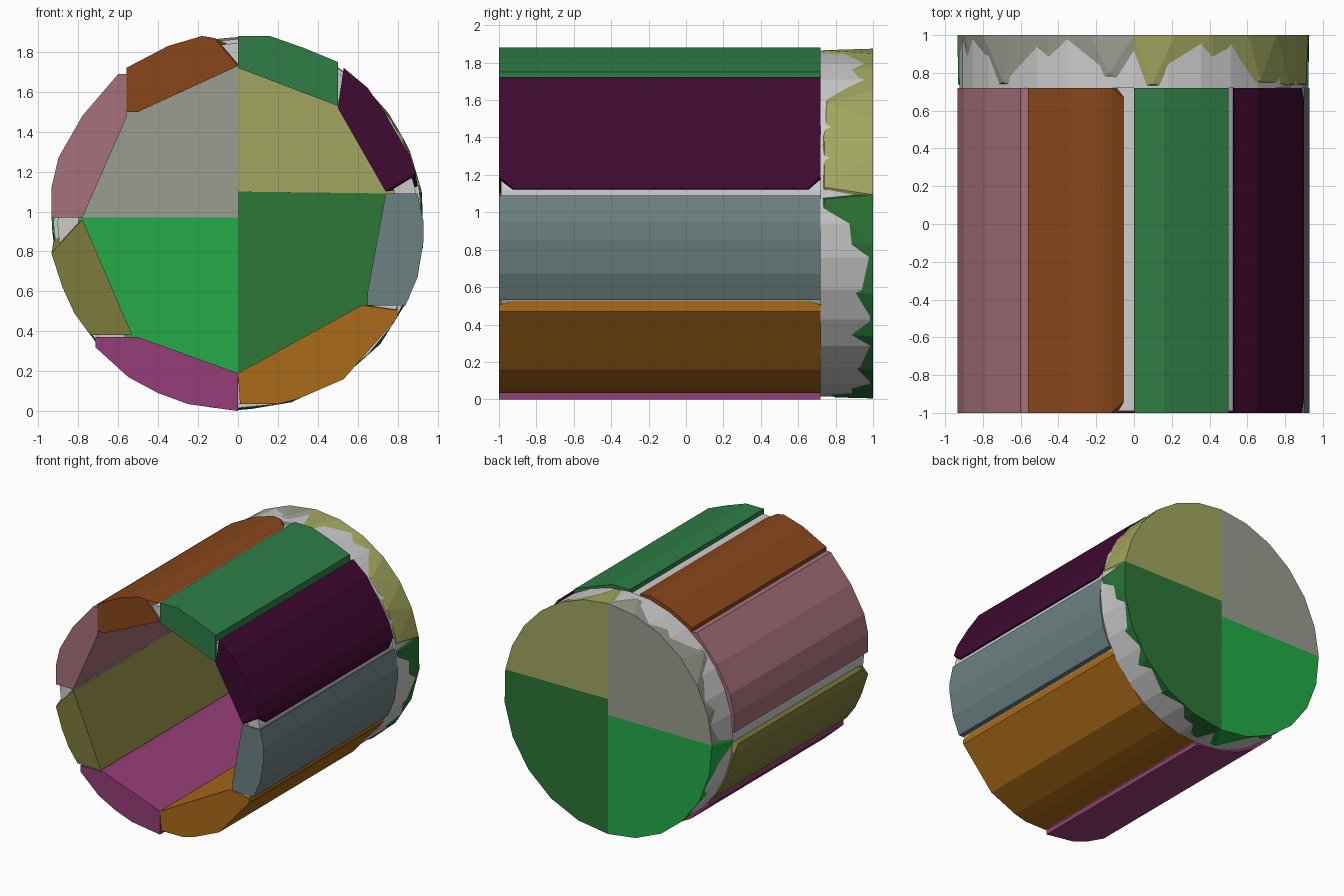
import bpy, bmesh
from math import sin, cos, pi, radians

if "Cube" in bpy.data.objects:
    bpy.data.objects.remove(bpy.data.objects["Cube"])

CZ = 0.94                      # height of the cup axis
FRONT, FLOOR, BACK = -1.0, 0.72, 1.0


def finish(name, bm, rgb=None):
    bmesh.ops.recalc_face_normals(bm, faces=bm.faces)
    mesh = bpy.data.meshes.new(name)
    bm.to_mesh(mesh)
    bm.free()
    obj = bpy.data.objects.new(name, mesh)
    bpy.context.collection.objects.link(obj)
    if rgb:
        mat = bpy.data.materials.new(name + "_colour")
        mat.diffuse_color = (*[(c / 255) ** 2.2 for c in rgb], 1)
        mat.use_nodes = True
        mat.node_tree.nodes["Principled BSDF"].inputs["Base Color"].default_value = mat.diffuse_color
        mesh.materials.append(mat)


def hull(name, points, rgb):
    bm = bmesh.new()
    verts = [bm.verts.new(p) for p in points]
    res = bmesh.ops.convex_hull(bm, input=verts)
    junk = {v for v in res["geom_interior"] + res["geom_unused"]
            if isinstance(v, bmesh.types.BMVert)}
    bmesh.ops.delete(bm, geom=list(junk), context='VERTS')
    bmesh.ops.dissolve_limit(bm, angle_limit=0.01, verts=bm.verts, edges=bm.edges)
    finish(name, bm, rgb)


def stave(name, rgb, profile, bulge=()):
    # bulge points lie short of both ends, giving chamfered end corners
    pts = [(x, y, z) for x, z in profile for y in (FRONT, FLOOR)]
    pts += [(x, y, z) for x, z in bulge for y in (-0.92, 0.65)]
    hull(name, pts, rgb)


def floor_quarter(name, rgb, start, end, corner, pokes):
    pts = [(*corner[:1], y, corner[1]) for y in (FLOOR, BACK)]
    for i in range(7):
        a = radians(start + (end - start) * i / 6)
        for r, y in ((0.90, FLOOR), (0.935, BACK)):
            pts.append((r * cos(a), y, CZ + r * sin(a)))
    for deg, y in pokes:
        a = radians(deg)
        pts.append((0.932 * cos(a), y, CZ + 0.932 * sin(a)))
    hull(name, pts, rgb)


# Grey cup: lathed shell with an open front and thick floor
profile = [(0, 0.74), (0.80, 0.74), (0.80, -0.99), (0.905, -0.99),
           (0.905, 0.72), (0.925, 0.72), (0.925, 0.985), (0, 0.985)]
bm = bmesh.new()
verts = [bm.verts.new((r, y, CZ)) for r, y in profile]
edges = [bm.edges.new(p) for p in zip(verts, verts[1:])]
bmesh.ops.spin(bm, geom=verts + edges, cent=(0, 0, CZ), axis=(0, 1, 0),
               angle=2 * pi, steps=32)
bmesh.ops.remove_doubles(bm, verts=bm.verts, dist=0.0005)
finish("cup_shell", bm)

# Eight wall staves around the opening
stave("wall_top_right", (50, 125, 72),
      [(0, 1.72), (0, 1.88), (0.16, 1.88), (0.33, 1.82), (0.5, 1.75), (0.5, 1.53)])
stave("wall_right_upper", (66, 18, 52),
      [(0.74, 1.10), (0.89, 1.19), (0.86, 1.28), (0.75, 1.47), (0.65, 1.62),
       (0.53, 1.72), (0.5, 1.52)], [(0.90, 1.125)])
stave("wall_right", (108, 128, 128),
      [(0.65, 0.53), (0.84, 0.53), (0.9, 0.67), (0.93, 0.85), (0.93, 0.95),
       (0.9, 1.09), (0.74, 1.09), (0.65, 0.6)])
stave("wall_bottom_right", (170, 106, 30),
      [(0, 0.19), (0.01, 0.035), (0.2, 0.035), (0.3, 0.06), (0.53, 0.16),
       (0.8, 0.47), (0.8, 0.505), (0.62, 0.53)], [(0.80, 0.525)])
stave("wall_bottom_left", (148, 64, 118),
      [(-0.715, 0.37), (-0.715, 0.32), (-0.55, 0.17), (-0.4, 0.09),
       (-0.25, 0.035), (0, 0), (0, 0.19), (-0.5, 0.37)])
stave("wall_left_lower", (125, 122, 62),
      [(-0.935, 0.79), (-0.88, 0.62), (-0.82, 0.49), (-0.74, 0.38),
       (-0.53, 0.38), (-0.78, 0.96)], [(-0.925, 0.85)])
stave("wall_left", (165, 112, 122),
      [(-0.56, 1.69), (-0.6, 1.69), (-0.78, 1.48), (-0.9, 1.27),
       (-0.935, 1.12), (-0.935, 0.97), (-0.78, 0.97), (-0.56, 1.47)])
stave("wall_top_left", (135, 72, 32),
      [(-0.56, 1.72), (-0.35, 1.83), (-0.18, 1.88), (-0.12, 1.87), (0, 1.73),
       (-0.5, 1.5), (-0.56, 1.5)], [(-0.03, 1.83)])

# Four quarters of the cup floor
floor_quarter("floor_top_right", (160, 165, 95), 9.5, 90, (0, 1.10),
              [(12, 0.74), (28, 0.74), (84, 0.74), (44, 0.76)])
floor_quarter("floor_top_left", (152, 156, 142), 90, 178, (0, 0.97),
              [(98, 0.8), (138, 0.75)])
floor_quarter("floor_bottom_left", (40, 170, 72), 178, 270, (0, 0.97),
              [(182, 0.74), (262, 0.78)])
floor_quarter("floor_bottom_right", (48, 118, 58), -90, 9.5, (-0.005, 1.10),
              [(8, 0.74), (-86, 0.8)])
